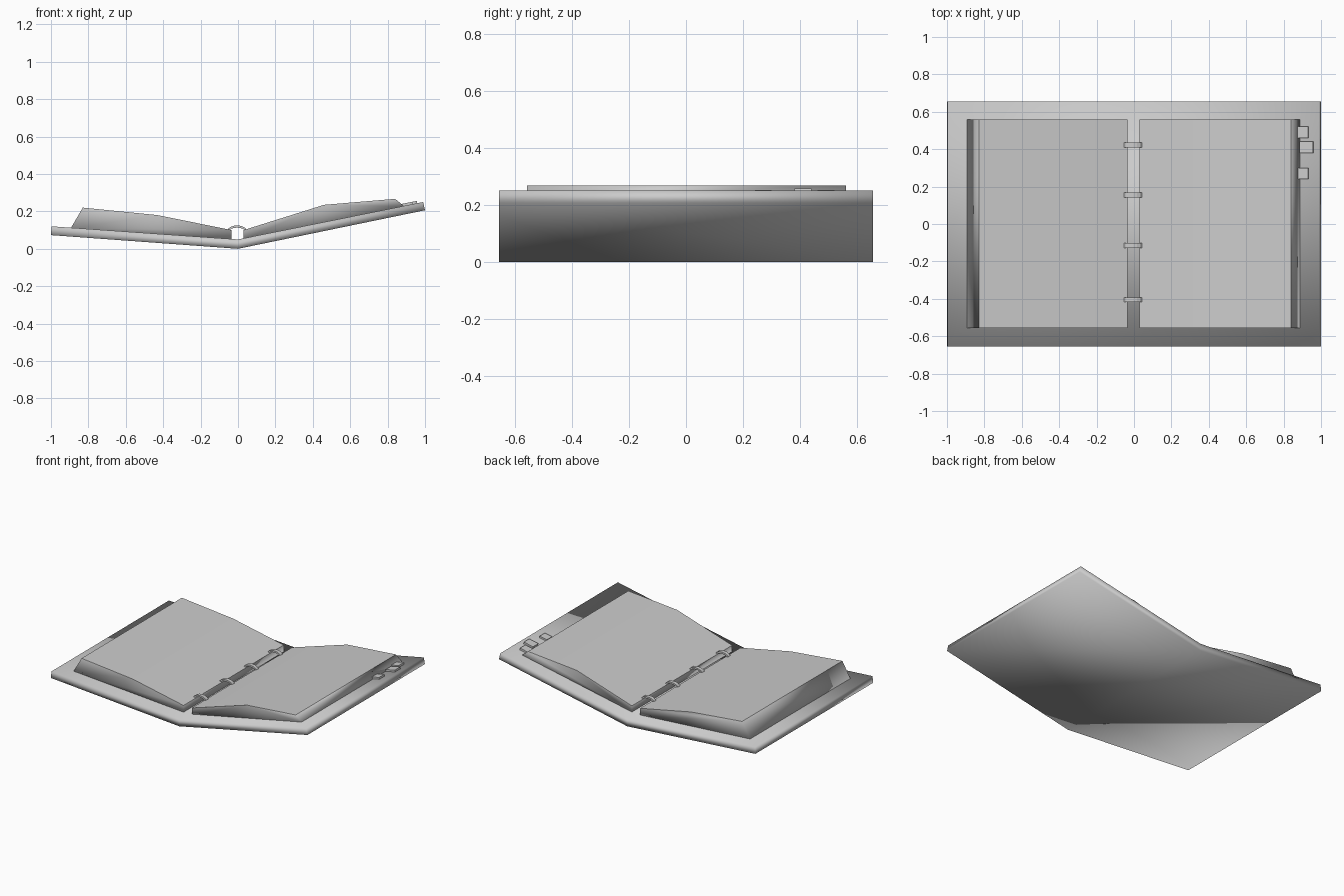
import bpy, bmesh, math
from mathutils import Matrix

cube = bpy.data.objects.get("Cube")
if cube:
    bpy.data.objects.remove(cube, do_unlink=True)

grey = bpy.data.materials.new("light_grey")
grey.use_nodes = True
COLOUR = (0.6, 0.6, 0.6, 1)
grey.diffuse_color = COLOUR
grey.node_tree.nodes["Principled BSDF"].inputs["Base Color"].default_value = COLOUR


def finish(name, bm):
    bmesh.ops.recalc_face_normals(bm, faces=bm.faces)
    mesh = bpy.data.meshes.new(name)
    bm.to_mesh(mesh)
    bm.free()
    mesh.materials.append(grey)
    obj = bpy.data.objects.new(name, mesh)
    bpy.context.collection.objects.link(obj)
    return obj


def slab(name, profile, y0, y1, smooth=True, sharp_top=0):
    """Extrude an x-z outline along y; the first sharp_top spans form a crisp top sheet."""
    bm = bmesh.new()
    front = [bm.verts.new((x, y0, z)) for x, z in profile]
    back = [bm.verts.new((x, y1, z)) for x, z in profile]
    n = len(profile)
    bm.faces.new(front)
    bm.faces.new(back[::-1])
    top = []
    for i in range(n):
        j = (i + 1) % n
        f = bm.faces.new((front[i], front[j], back[j], back[i]))
        if i < sharp_top:
            top.append(f)
    for f in bm.faces:
        f.smooth = smooth
    for f in top:
        for e in f.edges:
            if not all(g in top for g in e.link_faces):
                e.smooth = False
    return finish(name, bm)


# Folded cover
slab("cover", [(-0.997, 0.12), (0, 0.05), (0.99, 0.25),
               (1, 0.206), (0, 0), (-1, 0.073)], -0.655, 0.655)

# Page stacks, listed from the top sheet round to the underside
slab("right_pages", [(-0.83, 0.22), (-0.43, 0.18), (-0.035, 0.1),
                     (-0.035, 0.048), (-0.895, 0.108)], -0.557, 0.56, sharp_top=2)
slab("left_pages", [(0.84, 0.267), (0.46, 0.235), (0.03, 0.1),
                    (0.03, 0.05), (0.89, 0.226)], -0.557, 0.56, sharp_top=2)

# Binder rings: low arches bridging the gap between the pages
outer = [(-0.005 - 0.052 * math.cos(math.pi * i / 8),
          0.095 + 0.03 * math.sin(math.pi * i / 8)) for i in range(9)]
inner = [(-0.005 + 0.04 * math.cos(math.pi * i / 8),
          0.095 + 0.018 * math.sin(math.pi * i / 8)) for i in range(9)]
for k, y in enumerate((-0.405, -0.115, 0.155, 0.422)):
    slab(f"ring_{k + 1}", outer + inner, y - 0.013, y + 0.013, smooth=False)

# Small raised tabs on the cover margin, tilted with the cover
for k, (x, y, w, d) in enumerate(((0.9, 0.49, 0.065, 0.06),
                                  (0.922, 0.41, 0.072, 0.06),
                                  (0.905, 0.27, 0.057, 0.058))):
    bm = bmesh.new()
    bmesh.ops.create_cube(bm, size=1)
    place = (Matrix.Translation((x, y, 0.05 + 0.202 * x + 0.006))
             @ Matrix.Rotation(-math.atan(0.202), 4, 'Y')
             @ Matrix.Diagonal((w, d, 0.014, 1)))
    bmesh.ops.transform(bm, matrix=place, verts=bm.verts)
    finish(f"tab_{k + 1}", bm)
